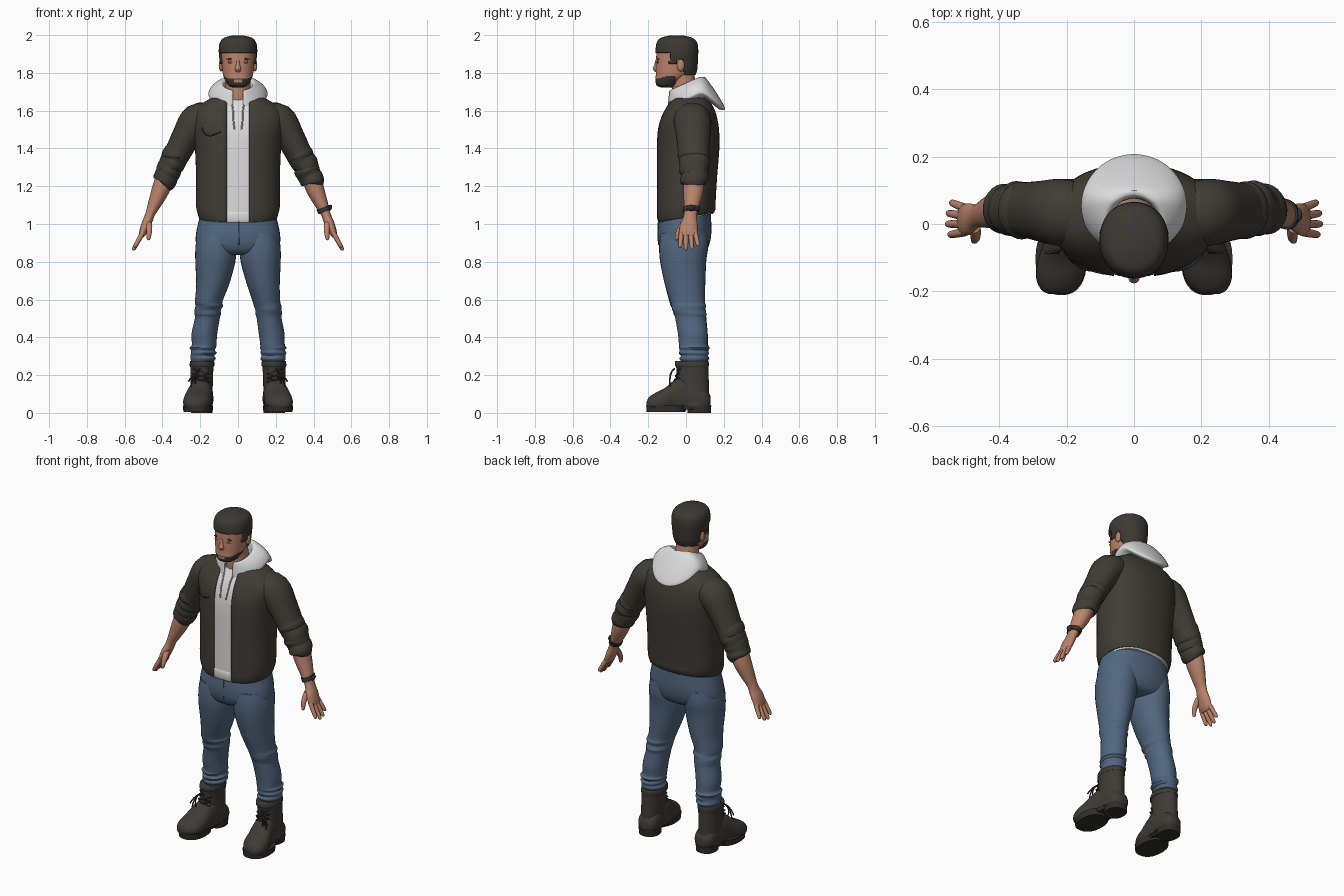
import bpy, bmesh, math, random
from mathutils import Vector
from mathutils.bvhtree import BVHTree

random.seed(4)
if "Cube" in bpy.data.objects:
    bpy.data.objects.remove(bpy.data.objects["Cube"])


def material(name, r, g, b):
    m = bpy.data.materials.new(name)
    m.use_nodes = True
    m.diffuse_color = (r, g, b, 1)
    m.node_tree.nodes["Principled BSDF"].inputs["Base Color"].default_value = (r, g, b, 1)
    return m


JACKET = material("charcoal jacket", .052, .046, .037)
HAIR = material("dark hair", .046, .041, .035)
BOOT = material("boot leather", .05, .045, .038)
SOLE = material("boot sole", .03, .028, .025)
JEANS = material("blue denim", .085, .135, .215)
SKIN = material("skin", .5, .23, .15)
SHADE = material("ruddy skin", .3, .11, .08)
WHITE = material("white cotton", .72, .72, .73)
CORD = material("grey cord", .42, .42, .43)
STRAP = material("black strap", .035, .033, .033)


def finish(obj, mats, angle=40):
    for m in mats:
        obj.data.materials.append(m)
    bpy.ops.object.select_all(action="DESELECT")
    obj.select_set(True)
    bpy.context.view_layer.objects.active = obj
    bpy.ops.object.shade_smooth_by_angle(angle=math.radians(angle))
    return obj


def spline(a, b, c, d, t):
    return [.5 * (2*q + (r-p)*t + (2*p-5*q+4*r-s)*t*t + (3*q-p-3*r+s)*t**3)
            for p, q, r, s in zip(a, b, c, d)]


def loft(name, rings, mats, seg=32, sub=4, frame="flat", power=1.0, gap=0, side=1,
         warp=None, keep=None, paint=None, shell=0):
    """Skin rings of (x, y, z, radius, radius); a gap leaves the front open."""
    mats = mats if isinstance(mats, list) else [mats]
    last = len(rings) - 1
    path = [spline(rings[max(i-1, 0)], rings[i], rings[i+1], rings[min(i+2, last)], k/sub)
            for i in range(last) for k in range(sub)] + [list(rings[-1])]
    bm, rows = bmesh.new(), []
    for i, (x, y, z, ra, rb) in enumerate(path):
        u, v = Vector((1, 0, 0)), Vector((0, 1, 0))
        if frame == "limb":
            t = Vector(path[min(i+1, len(path)-1)][:3]) - Vector(path[max(i-1, 0)][:3])
            u = v.cross(t).normalized()
        elif frame == "foot":
            v = Vector((0, 0, 1))
        start = math.asin(min(.9, (gap / ra) ** (1 / power))) if gap else 0
        row = []
        for k in range(seg):
            a = -math.pi/2 + start + (2*math.pi - 2*start) * k / (seg - 1 if gap else seg)
            c, s = math.cos(a), math.sin(a)
            p = (Vector((x, y, z)) + u * ra * math.copysign(abs(c) ** power, c)
                 + v * rb * math.copysign(abs(s) ** power, s))
            if warp:
                p = warp(p)
            row.append(bm.verts.new((p.x * side, p.y, p.z)))
        rows.append(row)
    for a, b in zip(rows, rows[1:]):
        for k in range(seg - 1 if gap else seg):
            n = (k + 1) % seg
            bm.faces.new((a[k], a[n], b[n], b[k]))
    if not gap:
        bm.faces.new(rows[0])
        bm.faces.new(rows[-1])
    bmesh.ops.recalc_face_normals(bm, faces=bm.faces)
    if keep:
        gone = [f for f in bm.faces if not keep(f.calc_center_median())]
        bmesh.ops.delete(bm, geom=gone, context="FACES")
    if paint:
        for f in bm.faces:
            f.material_index = paint(f.calc_center_median())
    me = bpy.data.meshes.new(name)
    bm.to_mesh(me)
    bm.free()
    obj = bpy.data.objects.new(name, me)
    bpy.context.collection.objects.link(obj)
    if shell:
        mod = obj.modifiers.new("thickness", "SOLIDIFY")
        mod.thickness, mod.offset = shell, -1
    return finish(obj, mats)


def ruffle(a, b, folds, amp=.07):
    """Rings from a to b that swell and pinch like bunched cloth."""
    out = []
    for i in range(2 * folds + 1):
        t = i / (2 * folds)
        r = [p + (q - p) * t for p, q in zip(a, b)]
        k = 1 + amp * (i % 2)
        out.append((r[0] + random.uniform(-.004, .004), r[1] + random.uniform(-.004, .004),
                    r[2], r[3] * k, r[4] * k))
    return out


def cord(name, points, radius, mat):
    cu = bpy.data.curves.new(name, "CURVE")
    cu.dimensions, cu.bevel_depth, cu.bevel_resolution, cu.resolution_u = "3D", radius, 1, 4
    sp = cu.splines.new("NURBS")
    sp.points.add(len(points) - 1)
    for q, p in zip(sp.points, points):
        q.co = (*p, 1)
    sp.use_endpoint_u, sp.order_u = True, 3
    cu.materials.append(mat)
    obj = bpy.data.objects.new(name, cu)
    bpy.context.collection.objects.link(obj)


def blob(name, loc, scale, mat, turn=0):
    bpy.ops.mesh.primitive_uv_sphere_add(segments=20, ring_count=12, location=loc, rotation=(0, turn, 0))
    obj = bpy.context.object
    obj.name, obj.scale = name, scale
    return finish(obj, [mat], 180)


def on_front(obj, x, z, lift=0):
    me = obj.data
    tree = BVHTree.FromPolygons([v.co for v in me.vertices], [p.vertices[:] for p in me.polygons])
    hit = tree.ray_cast(Vector((x, -1, z)), Vector((0, 1, 0)))[0]
    return (x, (hit.y if hit else -.15) - lift, z)


# Jacket and shirt: the hem rises towards the back
def hem(p):
    p.z += .17 * p.y * max(0, min(1, (1.2 - p.z) / .16))
    return p


torso = [(0, 0, 1.035, .208, .15), (0, 0, 1.06, .215, .157), (0, 0, 1.1, .222, .157),
         (0, .004, 1.25, .222, .161), (0, .01, 1.4, .228, .167), (0, .012, 1.5, .24, .163),
         (0, .016, 1.57, .243, .147), (0, .02, 1.62, .215, .125), (0, .02, 1.66, .155, .1),
         (0, .02, 1.69, .1, .08)]
jacket = loft("jacket_body", torso, JACKET, seg=48, power=.85, gap=.06, warp=hem, shell=.012)
shirt = loft("shirt", [(x, y, z, a - .016, b - .009) for x, y, z, a, b in torso[:-1]], WHITE,
             seg=48, power=.85, warp=hem)
loft("shirt_hem", [(0, 0, 1.03, .195, .143), (0, 0, 1.04, .198, .149), (0, 0, 1.075, .2, .151),
                   (0, 0, 1.085, .197, .146)], WHITE, seg=48, sub=2, power=.85, warp=hem)
cord("pocket_flap_seam", [on_front(jacket, x, z, .001) for x, z in
     ((-.19, 1.51), (-.185, 1.48), (-.15, 1.465), (-.12, 1.475), (-.09, 1.49))], .004, STRAP)


# Hood lying around the neck and down the back
def drape(p):
    p.z += .45 * min(p.y, .07) - .8 * max(0, p.y - .1)
    return p


loft("hood", [(0, 0, 1.66, .07, .075), (0, 0, 1.72, .074, .078), (0, 0, 1.745, .082, .088),
              (0, .012, 1.74, .1, .105), (0, .035, 1.71, .135, .13), (0, .052, 1.675, .155, .15),
              (0, .054, 1.655, .152, .15), (0, .05, 1.635, .12, .125)],
     WHITE, seg=48, gap=.028, warp=drape, shell=.006)
for s in (1, -1):
    cord("hood_drawstring", [on_front(shirt, s * x, z, .003) for x, z in
         ((.03, 1.63), (.024, 1.59), (.026, 1.55), (.018, 1.5))], .004, CORD)

# Neck and head with a short chin beard
loft("neck", [(0, .01, 1.6, .085, .08), (0, 0, 1.67, .072, .075), (0, -.01, 1.73, .066, .066),
              (0, -.02, 1.78, .065, .066), (0, -.03, 1.84, .065, .068)], SKIN)


def beard(c):
    lip = abs(c.x) < .02 and 1.752 < c.z < 1.763
    return int(c.y < -.055 and c.z < 1.771 + .5 * max(0, abs(c.x) - .05) and not lip)


head = loft("head", [(0, -.1, 1.722, .025, .03), (0, -.1, 1.733, .05, .055), (0, -.09, 1.76, .068, .072),
                     (0, -.07, 1.79, .079, .09), (0, -.058, 1.83, .085, .102), (0, -.052, 1.88, .089, .106),
                     (0, -.05, 1.93, .09, .104), (0, -.05, 1.965, .078, .09), (0, -.05, 1.985, .05, .06)],
            [SKIN, HAIR], seg=64, sub=6, power=.93, paint=beard)


def hairline(c):
    if c.y < -.088:
        return c.z > 1.905
    if c.y < -.048:
        return c.z > 1.845
    return c.z > (1.868 if c.y < -.008 else 1.79)


loft("hair", [(0, -.045, 1.785, .078, .094), (0, -.045, 1.82, .09, .105), (0, -.048, 1.87, .098, .111),
              (0, -.048, 1.92, .102, .113), (0, -.048, 1.96, .096, .107), (0, -.05, 1.985, .075, .085),
              (0, -.05, 1.998, .03, .035)], HAIR, seg=64, sub=7, power=.93, keep=hairline, shell=.014)
loft("nose", [(0, -.152, 1.872, .008, .008), (0, -.157, 1.84, .011, .012), (0, -.158, 1.822, .017, .018),
              (0, -.153, 1.806, .013, .011)], SKIN, seg=16)
for s in (1, -1):
    blob("ear", (s * .09, -.028, 1.84), (.012, .02, .032), SKIN)
    blob("eye_socket", on_front(head, s * .036, 1.857, -.003), (.018, .006, .007), SHADE)
    blob("eyebrow", on_front(head, s * .038, 1.874, -.002), (.022, .005, .004), HAIR, s * .1)

# Seat of the jeans
loft("jeans_seat", [(0, 0, 1.1, .19, .13), (0, -.004, 1.03, .205, .137), (0, -.008, .95, .222, .142),
                    (0, -.01, .89, .218, .133), (0, -.01, .85, .16, .11), (0, -.01, .835, .08, .07)],
     JEANS, power=.9, seg=40)
cord("fly_seam", [(.006, -.146, 1.02), (.006, -.152, .95), (.004, -.145, .89)], .003, JEANS)

for s, tag in ((1, "left_"), (-1, "right_")):
    # Sleeve with a rolled cuff
    loft(tag + "sleeve", [(.14, .03, 1.55, .085, .09), (.215, .034, 1.545, .092, .1),
                          (.275, .038, 1.46, .077, .09)]
         + ruffle((.32, .043, 1.38, .07, .083), (.362, .045, 1.3, .064, .077), 2, .05)
         + [(.38, .044, 1.26, .06, .07)], JACKET, frame="limb", side=s)
    loft(tag + "sleeve_cuff", [(.355, .045, 1.31, .056, .066)]
         + ruffle((.36, .045, 1.3, .064, .074), (.395, .042, 1.218, .06, .069), 2, .06)
         + [(.398, .042, 1.212, .05, .055)], JACKET, frame="limb", side=s)
    # Forearm, palm, fingers and thumb
    loft(tag + "forearm", [(.385, .042, 1.25, .05, .055), (.41, .04, 1.18, .047, .054),
                           (.44, .032, 1.11, .036, .043), (.462, .025, 1.06, .026, .035),
                           (.475, .02, 1.025, .025, .038), (.488, .015, .995, .025, .046),
                           (.504, .012, .955, .02, .047), (.513, .012, .935, .013, .04)],
         SKIN, frame="limb", side=s)
    for i, reach in enumerate((.9, 1.05, 1, .8)):
        y = -.024 + i * .024
        loft(tag + "finger", [(.502, y, .96, .013, .013),
                              (.502 + .024 * reach, y * 1.15, .96 - .045 * reach, .0125, .0125),
                              (.502 + .046 * reach, y * 1.3, .96 - .085 * reach, .01, .01),
                              (.502 + .05 * reach, y * 1.3, .96 - .095 * reach, .004, .004)],
             SKIN, seg=12, frame="limb", side=s)
    loft(tag + "thumb", [(.473, -.005, 1.01, .018, .022), (.47, -.03, .975, .016, .018),
                         (.471, -.044, .945, .013, .013), (.474, -.049, .92, .009, .009),
                         (.475, -.05, .914, .003, .003)], SKIN, seg=12, frame="limb", side=s)
    # Trouser leg, bunched at knee and ankle
    loft(tag + "trouser_leg", [(.113, -.01, .95, .1, .125), (.117, -.012, .88, .108, .13),
                               (.12, -.015, .8, .106, .122), (.134, -.005, .68, .087, .107)]
         + ruffle((.152, .007, .59, .073, .092), (.165, .027, .5, .066, .081), 2, .03)
         + [(.178, .036, .42, .068, .079)]
         + ruffle((.183, .041, .36, .065, .075), (.186, .043, .275, .061, .07), 3, .09),
         JEANS, side=s)
    # Boot shaft, foot and sole
    loft(tag + "boot_shaft", [(.19, .032, .275, .055, .075), (.19, .031, .274, .063, .088),
                              (.19, .031, .25, .066, .09), (.191, .034, .235, .061, .085),
                              (.193, .036, .13, .059, .086), (.195, .04, .035, .06, .086)],
         BOOT, side=s)

    def flat_bottom(p):
        p.z = max(p.z, .03)
        return p

    loft(tag + "boot_foot", [(.19, .13, .06, .03, .028), (.19, .1, .07, .058, .06), (.195, 0, .09, .062, .1),
                             (.203, -.06, .085, .066, .088), (.213, -.11, .065, .073, .068),
                             (.22, -.16, .055, .07, .052), (.225, -.195, .05, .05, .034),
                             (.227, -.208, .045, .025, .014)],
         BOOT, frame="foot", power=.9, side=s, warp=flat_bottom)
    for part, x, y, low, rx, ry in (("sole_front", .216, -.105, .004, .076, .106),
                                    ("sole_heel", .192, .07, 0, .06, .064),
                                    ("sole_arch", .203, -.01, .018, .056, .08)):
        loft(tag + part, [(x, y, low, rx * .96, ry * .97), (x, y, .04, rx, ry)], SOLE,
             sub=1, power=.85, side=s)
    # Laces crossing the tongue, ending in a loose bow
    for i in range(4):
        z, y = .16 + i * .024, -.075 + i * .007
        for d in (1, -1):
            cord(tag + "lace", [(s * (.195 - d * .04), y + .03, z), (s * .195, y - .004, z + .012),
                                (s * (.195 + d * .04), y + .03, z + .024)], .004, STRAP)
    for end in ((.262, .165), (.25, .14), (.225, .155)):
        cord(tag + "lace_end", [(s * .2, -.06, .235), (s * .235, -.09, .215), (s * end[0], -.085, end[1])],
             .004, STRAP)

# Wristwatch on the left arm
loft("watch_band", [(.45, .029, 1.088, .038, .045), (.459, .026, 1.064, .034, .042)], STRAP,
     sub=1, frame="limb")
blob("watch_face", (.487, .027, 1.085), (.01, .02, .018), STRAP, .4)
